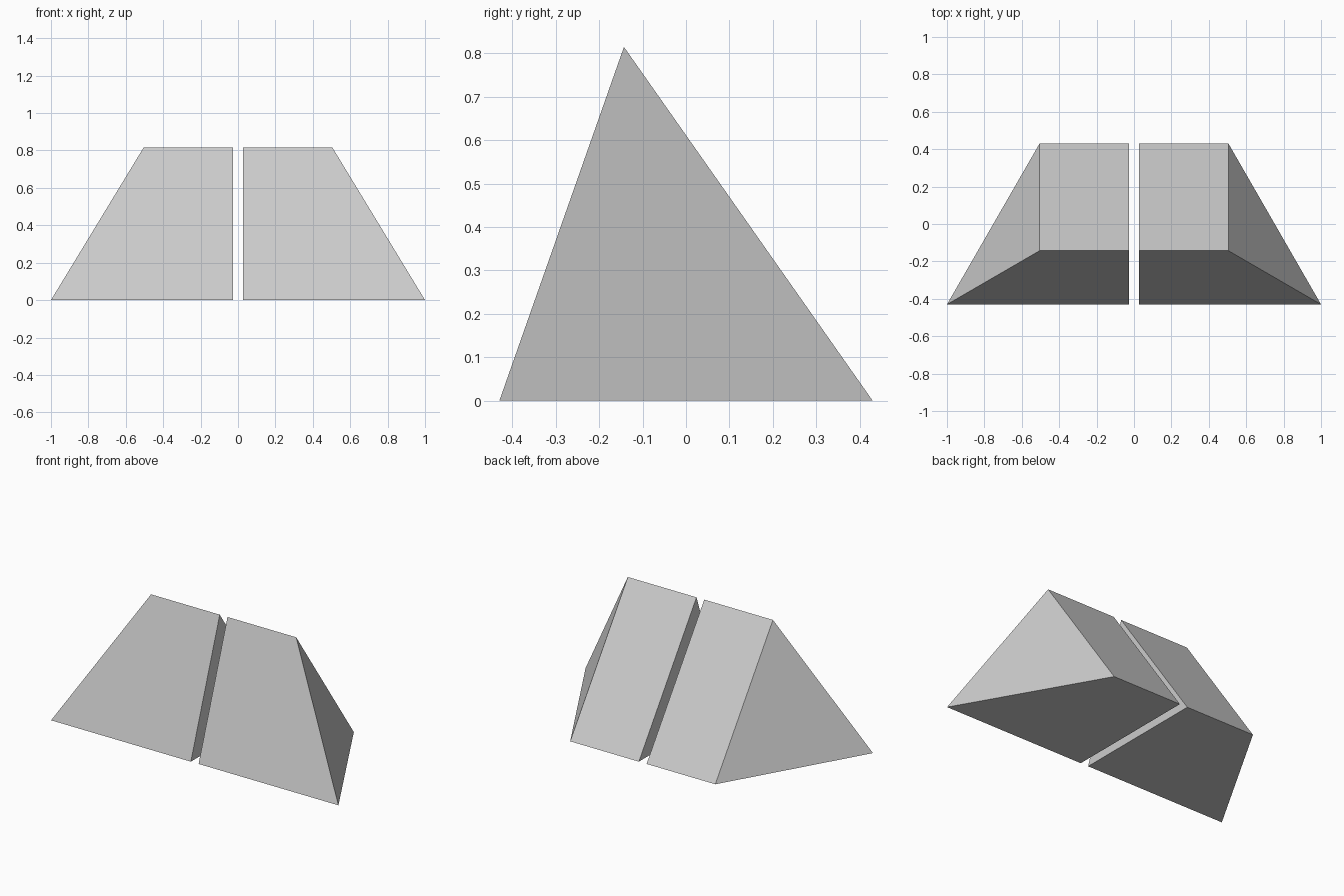
import bpy
import bmesh

if "Cube" in bpy.data.objects:
    bpy.data.objects.remove(bpy.data.objects["Cube"], do_unlink=True)

# One plain grey for both halves
grey = bpy.data.materials.new("light_grey")
grey.use_nodes = True
colour = (0.604, 0.604, 0.604, 1)
grey.diffuse_color = colour
grey.node_tree.nodes["Principled BSDF"].inputs["Base Color"].default_value = colour

GAP = 0.027
# Triangular section corners: outer x, y, z (front foot, back foot, ridge)
SECTION = [(1.0, -0.43, 0), (0.505, 0.43, 0), (0.505, -0.143, 0.815)]


def wedge(name, side):
    """Three-sided prism with a square inner end and a slanted outer end."""
    bm = bmesh.new()
    inner = [bm.verts.new((side * GAP, y, z)) for x, y, z in SECTION]
    outer = [bm.verts.new((side * x, y, z)) for x, y, z in SECTION]
    bm.faces.new(inner)
    bm.faces.new(outer)
    for i in range(3):
        j = (i + 1) % 3
        bm.faces.new((inner[i], inner[j], outer[j], outer[i]))
    bmesh.ops.recalc_face_normals(bm, faces=bm.faces)
    mesh = bpy.data.meshes.new(name)
    bm.to_mesh(mesh)
    bm.free()
    mesh.materials.append(grey)
    bpy.context.collection.objects.link(bpy.data.objects.new(name, mesh))


# Mirrored halves either side of the narrow gap
wedge("left_wedge", 1)
wedge("right_wedge", -1)
